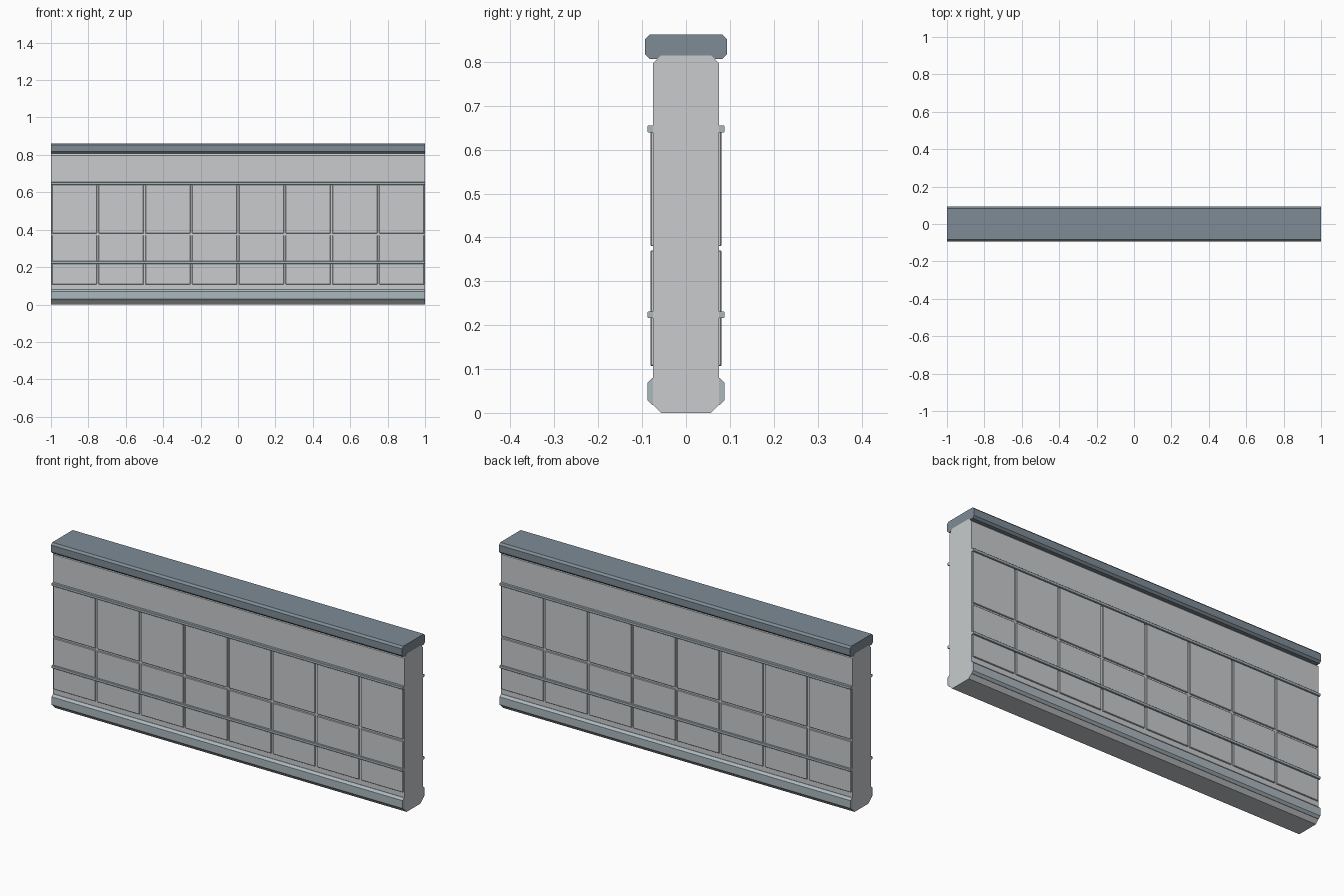
import bpy, bmesh

if "Cube" in bpy.data.objects:
    bpy.data.objects.remove(bpy.data.objects["Cube"])


def material(name, color):
    m = bpy.data.materials.new(name)
    m.diffuse_color = (*color, 1)
    m.use_nodes = True
    m.node_tree.nodes["Principled BSDF"].inputs["Base Color"].default_value = m.diffuse_color
    return m


wall_grey = material("wall_grey", (0.58, 0.60, 0.61))
cap_blue = material("cap_blue", (0.21, 0.26, 0.30))
trim_blue = material("trim_blue", (0.41, 0.48, 0.52))


def finish(bm, name, mat):
    bmesh.ops.recalc_face_normals(bm, faces=bm.faces)
    me = bpy.data.meshes.new(name)
    bm.to_mesh(me)
    bm.free()
    me.materials.append(mat)
    ob = bpy.data.objects.new(name, me)
    bpy.context.collection.objects.link(ob)
    return ob


def chamfered(y0, y1, z0, z1, c):
    """Rectangle in the YZ plane with cut corners."""
    return [(y0 + c, z0), (y1 - c, z0), (y1, z0 + c), (y1, z1 - c),
            (y1 - c, z1), (y0 + c, z1), (y0, z1 - c), (y0, z0 + c)]


def extrude_x(name, profile, mat, half=1.0):
    """Run a YZ profile along the whole wall."""
    bm = bmesh.new()
    face = bm.faces.new([bm.verts.new((-half, y, z)) for y, z in profile])
    new = bmesh.ops.extrude_face_region(bm, geom=[face])["geom"]
    verts = [v for v in new if isinstance(v, bmesh.types.BMVert)]
    bmesh.ops.translate(bm, verts=verts, vec=(2 * half, 0, 0))
    return finish(bm, name, mat)


# Solid core, coping and foot
extrude_x("wall_core", chamfered(-0.075, 0.075, 0, 0.815, 0.018), wall_grey)
extrude_x("top_cap", chamfered(-0.093, 0.093, 0.807, 0.862, 0.010), cap_blue, 0.9995)
extrude_x("base_plinth", chamfered(-0.088, 0.088, 0.018, 0.080, 0.011), trim_blue, 0.9995)

# Horizontal rails on both faces
for side, label in ((-1, "front"), (1, "back")):
    for z, level in ((0.647, "upper"), (0.224, "lower")):
        y0, y1 = sorted((side * 0.070, side * 0.088))
        extrude_x(f"{label}_{level}_rail", chamfered(y0, y1, z - 0.0075, z + 0.0075, 0.002),
                  trim_blue, 0.9995)

# Thin raised panels in eight columns and two rows, split by narrow joints
COLUMNS, GAP = 8, 0.010
for side, label in ((-1, "front"), (1, "back")):
    bm = bmesh.new()
    for col in range(COLUMNS):
        x = -1 + 0.25 * (col + 0.5)
        for z0, z1 in ((0.107, 0.370), (0.380, 0.643)):
            verts = bmesh.ops.create_cube(bm, size=1)["verts"]
            bmesh.ops.scale(bm, verts=verts, vec=(0.25 - GAP, 0.012, z1 - z0))
            bmesh.ops.translate(bm, verts=verts, vec=(x, side * 0.075, (z0 + z1) / 2))
    ob = finish(bm, f"{label}_panels", wall_grey)
    bev = ob.modifiers.new("edge_bevel", "BEVEL")
    bev.width, bev.segments = 0.002, 1
